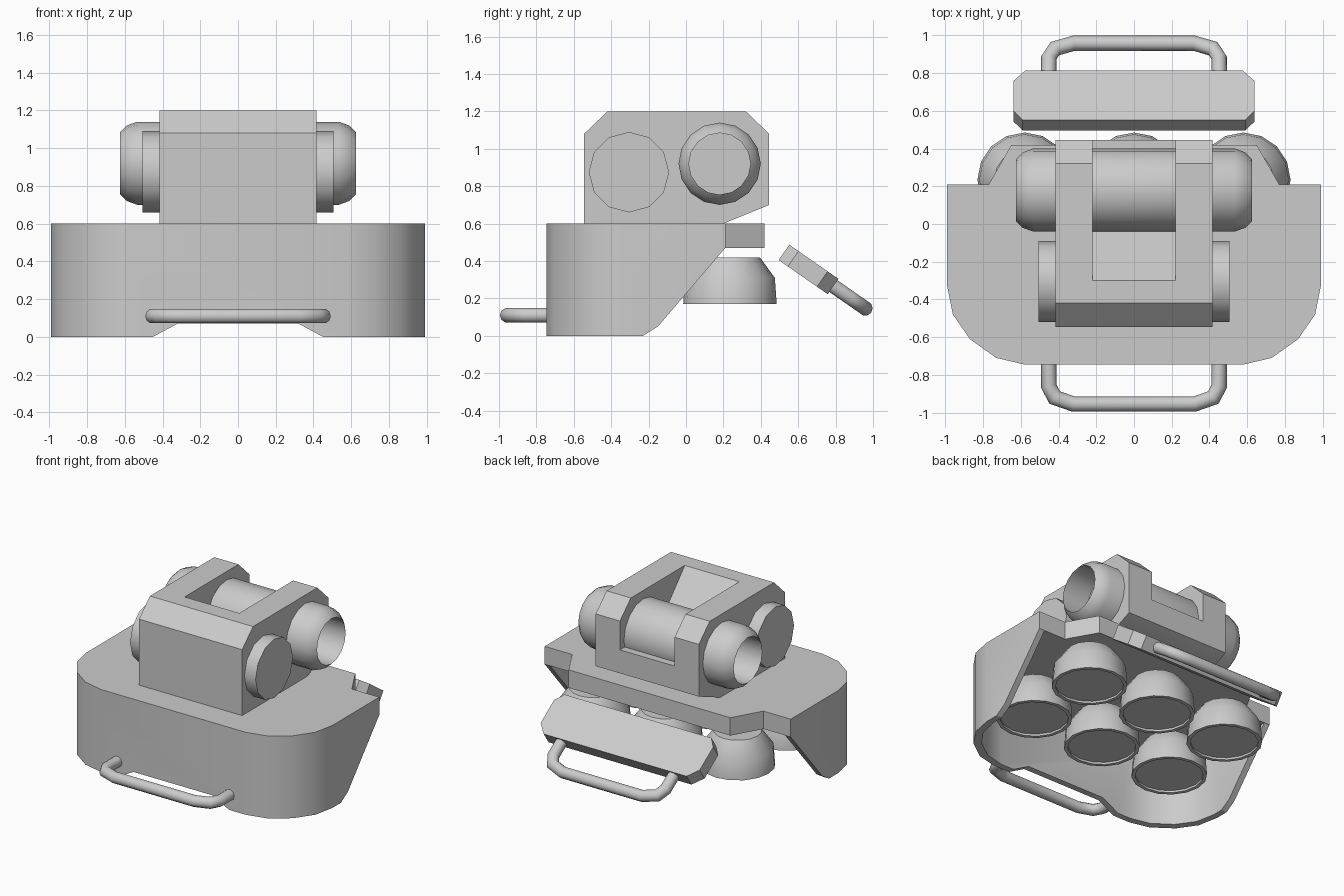
import bpy, bmesh, math
from mathutils import Vector, Matrix

cube = bpy.data.objects.get("Cube")
if cube:
    bpy.data.objects.remove(cube, do_unlink=True)

grey = bpy.data.materials.new("plain grey")
grey.use_nodes = True
colour = (0.6, 0.6, 0.6, 1)
grey.diffuse_color = colour
grey.node_tree.nodes["Principled BSDF"].inputs["Base Color"].default_value = colour


def finish(name, bm):
    bmesh.ops.remove_doubles(bm, verts=bm.verts, dist=1e-5)
    bmesh.ops.recalc_face_normals(bm, faces=bm.faces)
    mesh = bpy.data.meshes.new(name)
    bm.to_mesh(mesh)
    bm.free()
    mesh.materials.append(grey)
    ob = bpy.data.objects.new(name, mesh)
    bpy.context.collection.objects.link(ob)
    return ob


def select(ob):
    bpy.ops.object.select_all(action="DESELECT")
    ob.select_set(True)
    bpy.context.view_layer.objects.active = ob


def smooth(ob, angle=32):
    select(ob)
    bpy.ops.object.shade_smooth_by_angle(angle=math.radians(angle))
    return ob


def prism(name, points, axis, lo, hi):
    """Extrude a 2D profile along an axis (the profile uses the other two axes in order)."""
    def place(p, d):
        co = list(p)
        co.insert("xyz".index(axis), d)
        return co
    bm = bmesh.new()
    face = bm.faces.new([bm.verts.new(place(p, lo)) for p in points])
    out = bmesh.ops.extrude_face_region(bm, geom=[face])
    shift = Vector(place((0, 0), hi - lo))
    bmesh.ops.translate(bm, vec=shift, verts=[v for v in out["geom"] if isinstance(v, bmesh.types.BMVert)])
    return finish(name, bm)


def lathe(name, profile, sides, matrix):
    """Spin (radius, height) points about z, then move into place."""
    bm = bmesh.new()
    verts = [bm.verts.new((r, 0, h)) for r, h in profile]
    edges = [bm.edges.new(pair) for pair in zip(verts, verts[1:])]
    bmesh.ops.spin(bm, geom=verts + edges, cent=(0, 0, 0), axis=(0, 0, 1),
                   angle=2 * math.pi, steps=sides)
    bm.transform(matrix)
    return smooth(finish(name, bm))


def cut(ob, cutter):
    mod = ob.modifiers.new("cut", "BOOLEAN")
    mod.operation = "DIFFERENCE"
    mod.solver = "EXACT"
    mod.object = cutter
    select(ob)
    bpy.ops.object.modifier_apply(modifier=mod.name)
    bpy.data.objects.remove(cutter, do_unlink=True)


def mirrored(half):
    return half + [(-x, y) for x, y in reversed(half)]


def tube(name, path, radius, sides=10):
    """Round bar swept along a path, with mitred bends and closed ends."""
    bm = bmesh.new()
    path = [Vector(p) for p in path]
    normal = (path[1] - path[0]).cross(path[-1] - path[0]).normalized()
    rings = []
    for i, p in enumerate(path):
        a = (p - path[i - 1]).normalized() if i else (path[1] - p).normalized()
        b = (path[i + 1] - p).normalized() if i + 1 < len(path) else a
        side = normal.cross(a + b).normalized() / max(0.5, math.cos(a.angle(b) / 2))
        rings.append([bm.verts.new(p + radius * (side * math.cos(t) + normal * math.sin(t)))
                      for t in (2 * math.pi * k / sides for k in range(sides))])
    for r, s in zip(rings, rings[1:]):
        for k in range(sides):
            j = (k + 1) % sides
            bm.faces.new((r[k], r[j], s[j], s[k]))
    bm.faces.new(rings[0])
    bm.faces.new(rings[-1])
    return smooth(finish(name, bm), 50)


# Hollow body with rounded front corners and a rear tab
WALL = 0.045
corner = [(0.99, -0.33), (0.96, -0.48), (0.87, -0.61), (0.73, -0.71), (0.58, -0.745)]
body = prism("body_shell", mirrored([(0.65, 0.42), (0.77, 0.21), (0.99, 0.21)] + corner), "z", 0, 0.6)
inset = [(x * (1 - WALL), y + WALL * abs(y) / 0.745) for x, y in corner]
cut(body, prism("cavity", mirrored([(inset[0][0], 0.7)] + inset), "z", -0.2, 0.47))
cut(body, prism("rear_slope", [(-0.23, 0), (-0.15, 0.05), (0.21, 0.47), (0.7, 0.47),
                               (0.7, -0.2), (-0.23, -0.2)], "x", -1.2, 1.2))
cut(body, prism("front_notch", mirrored([(0.32, 0.07), (0.45, 0), (0.45, -0.2)]), "y", -1, -0.6))
smooth(body)

# Upper housing with a slot between two rear arms
housing = prism("upper_housing", [(-0.545, 0.595), (-0.545, 1.08), (-0.42, 1.2), (0.32, 1.2),
                                  (0.445, 1.08), (0.445, 0.7), (0.2, 0.6)], "x", -0.415, 0.415)
cut(housing, prism("slot", [(-0.3, 1.2), (0, 0.87), (0.6, 0.87), (0.6, 1.4), (-0.3, 1.4)],
                   "x", -0.22, 0.22))
smooth(housing)

# Cross drum and hollow-ended roller
turn = Matrix.Rotation(math.pi / 2, 4, "Y")
lathe("front_drum", [(0, -0.505), (0.215, -0.505), (0.215, 0.505), (0, 0.505)], 12,
      Matrix.Translation((0, -0.305, 0.875)) @ turn)
end = [(0, 0.3), (0.165, 0.3), (0.165, 0.625), (0.2, 0.59), (0.22, 0.535)]
lathe("rear_roller", end + [(r, -h) for r, h in reversed(end)], 16,
      Matrix.Translation((0, 0.18, 0.92)) @ turn)

# Six cups under the body
cup = [(0, 0.185), (0.225, 0.185), (0.225, 0.17), (0.25, 0.17), (0.24, 0.31), (0.16, 0.42), (0, 0.42)]
for row, y in (("rear", 0.235), ("front", -0.33)):
    for side, x in (("left", 0.58), ("middle", 0), ("right", -0.58)):
        lathe(f"{row}_{side}_cup", cup, 16, Matrix.Translation((x, y, 0)))

# Handles: one path, used level at the front and tilted on the rear flap
grip = mirrored([(0.452, 0), (0.452, 0.14), (0.42, 0.2), (0.32, 0.235)])
tube("front_handle", [(x, -0.72 - d, 0.11) for x, d in grip], 0.04)
slope = Vector((0, 0.82, -0.57)).normalized()
start = Vector((0, 0.765, 0.282))
tube("rear_handle", [start + Vector((x, 0, 0)) + slope * d for x, d in grip], 0.04)

# Tilted rear flap with clipped corners
flap = prism("rear_flap", mirrored([(0.575, 0.16), (0.64, 0.09), (0.64, -0.1), (0.59, -0.16)]),
             "z", -0.05, 0.05)
flap.data.transform(Matrix.Translation((0, 0.655, 0.355)) @ Matrix.Rotation(math.atan2(slope.z, slope.y), 4, "X"))
smooth(flap)
